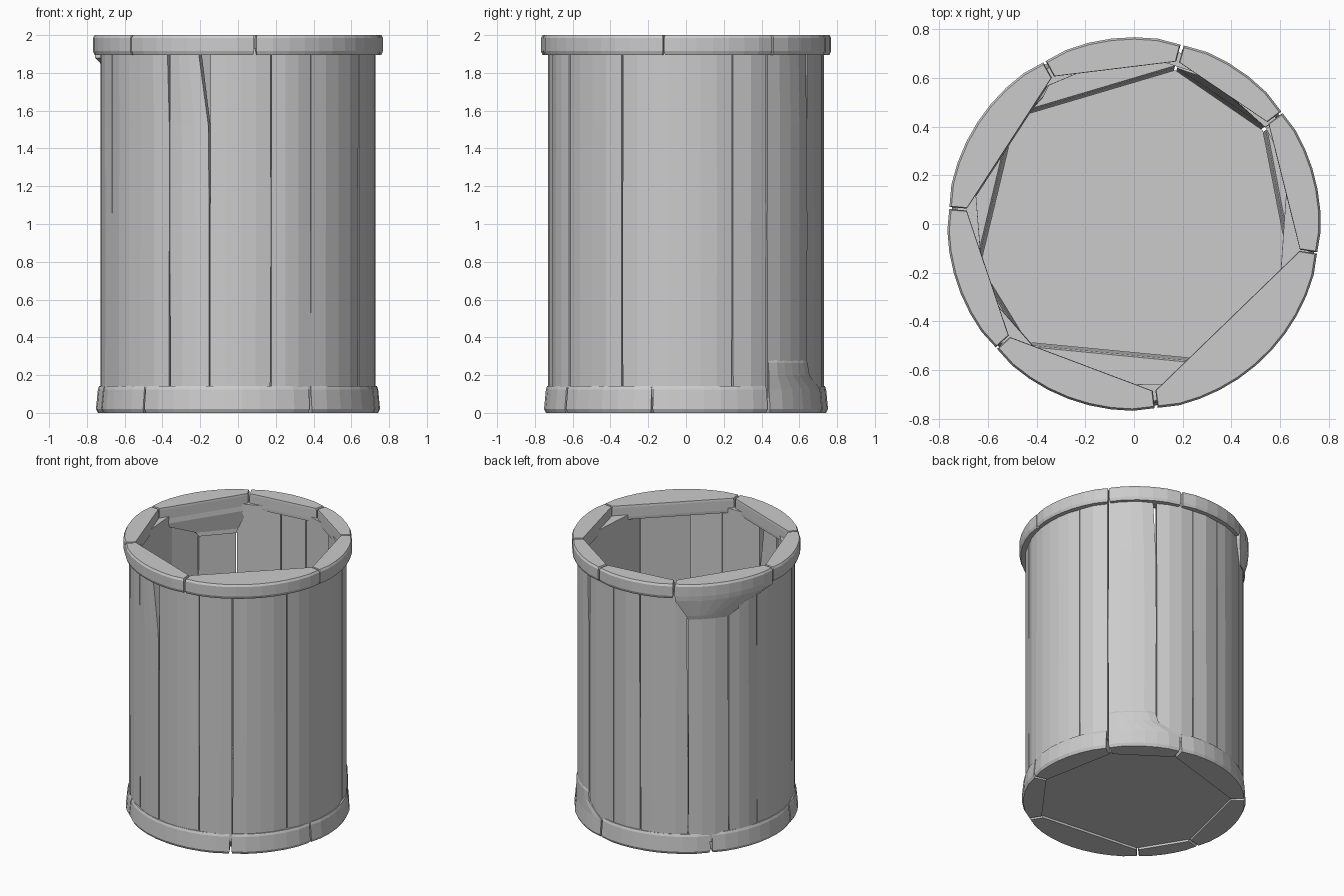
import bpy, bmesh, math, random

if "Cube" in bpy.data.objects:
    bpy.data.objects.remove(bpy.data.objects["Cube"])

random.seed(4)


def polar(r, deg, z):
    a = math.radians(deg)
    return (r * math.cos(a), r * math.sin(a), z)


def block(name, a0, a1, levels):
    """Loft a block with a curved outside and one flat inside face.
    Each level is (z, outer radius, inner corner radius, trim at start, trim at end)."""
    n = max(2, round((a1 - a0) / 7))
    bm = bmesh.new()
    rings = []
    for z, ro, ri, t0, t1 in levels:
        s, e = a0 + t0, a1 - t1
        pts = [polar(ro - (0.006 if i in (0, n) else 0), s + (e - s) * i / n, z)
               for i in range(n + 1)]
        pts += [polar(ri, e, z), polar(ri, s, z)]
        rings.append([bm.verts.new(p) for p in pts])
    m = n + 3
    for lo, hi in zip(rings, rings[1:]):
        for i in range(m):
            j = (i + 1) % m
            bm.faces.new((lo[i], lo[j], hi[j], hi[i]))
    bm.faces.new(rings[0][::-1])
    bm.faces.new(rings[-1])
    bmesh.ops.recalc_face_normals(bm, faces=bm.faces)
    me = bpy.data.meshes.new(name)
    bm.to_mesh(me)
    bm.free()
    ob = bpy.data.objects.new(name, me)
    bpy.context.collection.objects.link(ob)
    return ob


def loop(angles):
    """Neighbouring pairs around the circle."""
    return list(zip(angles, angles[1:] + [angles[0] + 360]))


def gap(lo=0.1, hi=0.5):
    return random.uniform(lo, hi)


# Wall planks, uneven widths, with slightly tapering seams
planks = [20, 36, 62, 83, 100, 126, 148, 166, 203, 240, 258, 284, 302, 332]
chips = {240: 4.5, 203: 1.0, 36: 1.5}      # worn upper corners
for k, (a, b) in enumerate(loop(planks)):
    g0, g1 = gap(), gap()
    chip = chips.get(a, 0)
    ro = 0.732 + random.uniform(-0.004, 0.004)
    ri = 0.675 + random.uniform(-0.008, 0.008)
    block(f"wall_plank_{k + 1}", a, b, [
        (0.08, ro, ri, g0, g1),
        (1.0, ro, ri, gap(0.05, 0.3), gap(0.05, 0.3)),
        (1.52, ro, ri, g1, g0),
        (1.93, ro, ri, g1, g0 + chip)])

# Top rim blocks; one sags into a tapered bracket at the back left
rim = [37, 75, 119, 175, 222, 277, 351]
for k, (a, b) in enumerate(loop(rim)):
    g0, g1 = gap(0.2, 0.6), gap(0.2, 0.6)
    top = [(1.915, 0.768, 0.69, g0, g1),
           (1.985, 0.768, 0.69, g0, g1),
           (2.0, 0.76, 0.69, g0 + 0.3, g1 + 0.3)]
    if a == 119:
        low = [(1.73, 0.737, 0.64, 7, 26), (1.76, 0.745, 0.645, 6, 24),
               (1.88, 0.765, 0.685, g0, g1)]
    else:
        low = [(1.895, 0.76, 0.69, g0 + 0.3, g1 + 0.3)]
    block(f"rim_block_{k + 1}", a, b, low + top)

# Base blocks; one rises into a tapered bracket at the back right
base = [36, 75, 138, 195, 228, 301, 346]
for k, (a, b) in enumerate(loop(base)):
    g0, g1 = gap(0.3, 0.8), gap(0.3, 0.8)
    levels = [(0.0, 0.742, 0.65, g0 + 0.4, g1 + 0.4),
              (0.02, 0.752, 0.65, g0, g1),
              (0.125, 0.742, 0.665, g0, g1)]
    if a == 36:
        levels += [(0.2, 0.74, 0.67, g0, 12), (0.265, 0.738, 0.675, g0, 13.5),
                   (0.28, 0.732, 0.675, g0 + 0.3, 14)]
    else:
        levels += [(0.142, 0.735, 0.67, g0 + 0.4, g1 + 0.4)]
    block(f"base_block_{k + 1}", a, b, levels)

# Floor panel fitted inside the base blocks
bm = bmesh.new()
rings = [[bm.verts.new(polar(0.655, a, z)) for a in base] for z in (0.015, 0.08)]
bm.faces.new(rings[0][::-1])
bm.faces.new(rings[1])
for i in range(len(base)):
    j = (i + 1) % len(base)
    bm.faces.new((rings[0][i], rings[0][j], rings[1][j], rings[1][i]))
me = bpy.data.meshes.new("floor_panel")
bm.to_mesh(me)
bm.free()
bpy.context.collection.objects.link(bpy.data.objects.new("floor_panel", me))
